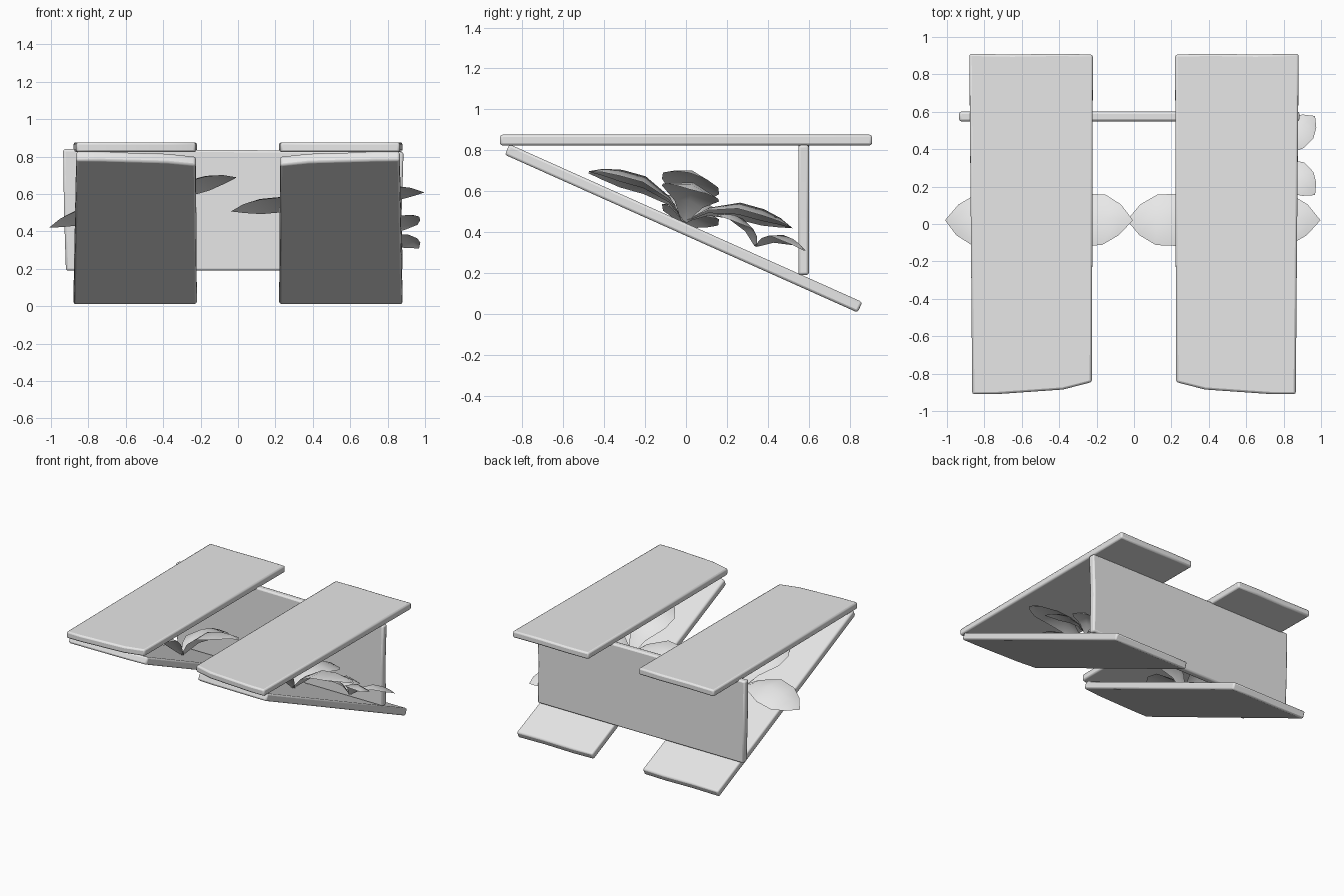
import bpy, bmesh
from math import radians, pi
from mathutils import Matrix, Vector

cube = bpy.data.objects.get("Cube")
if cube:
    bpy.data.objects.remove(cube, do_unlink=True)

grey = bpy.data.materials.new("pale grey")
grey.use_nodes = True
grey.diffuse_color = (0.8, 0.8, 0.8, 1)
grey.node_tree.nodes["Principled BSDF"].inputs["Base Color"].default_value = (0.8, 0.8, 0.8, 1)


def finish(name, bm, matrix, bevel=0.0):
    """Turn a bmesh into a placed, shaded object."""
    mesh = bpy.data.meshes.new(name)
    bm.to_mesh(mesh)
    bm.free()
    mesh.materials.append(grey)
    obj = bpy.data.objects.new(name, mesh)
    bpy.context.collection.objects.link(obj)
    obj.matrix_world = matrix
    if bevel:
        mod = obj.modifiers.new("worn edges", "BEVEL")
        mod.width = bevel
        mod.segments = 2
        mod.limit_method = "ANGLE"
        mod.angle_limit = radians(40)
    bpy.ops.object.select_all(action="DESELECT")
    obj.select_set(True)
    bpy.context.view_layer.objects.active = obj
    bpy.ops.object.shade_smooth_by_angle(angle=radians(35))
    return obj


def slab(name, outline, thick, matrix, side=1):
    """Extrude a flat outline into a board centred on its own plane."""
    bm = bmesh.new()
    face = bm.faces.new([bm.verts.new((x * side, y, -thick / 2)) for x, y in outline])
    new = bmesh.ops.extrude_face_region(bm, geom=[face])["geom"]
    bmesh.ops.translate(bm, vec=(0, 0, thick),
                        verts=[v for v in new if isinstance(v, bmesh.types.BMVert)])
    bmesh.ops.recalc_face_normals(bm, faces=bm.faces)
    return finish(name, bm, matrix, 0.012)


def plank_outline(half):
    """Plank with a front end that is worn away on the inner corner."""
    return [(0.225, 0.065 - half), (0.38, 0.025 - half), (0.74, -half), (0.865, -half),
            (0.88, half), (0.65, half - 0.004), (0.4, half), (0.22, half - 0.004)]


# Level top planks and sloping lower planks
for label, side in (("left", 1), ("right", -1)):
    slab("top_plank_" + label, plank_outline(0.91), 0.052,
         Matrix.Translation((0, 0, 0.85)), side)
    slab("sloping_plank_" + label, plank_outline(0.945), 0.056,
         Matrix.Translation((0, -0.012, 0.418)) @ Matrix.Rotation(radians(-24.1), 4, "X"), side)

# Upright cross board with slightly uneven ends
board = [(-0.92, 0.19), (0.88, 0.19), (0.875, 0.5), (0.885, 0.825),
         (0, 0.835), (-0.935, 0.84), (-0.93, 0.5)]
slab("cross_board", board, 0.052,
     Matrix.Translation((0, 0.575, 0)) @ Matrix.Rotation(pi / 2, 4, "X"))

# Leaf stations: reach, height, half width, droop of the edges
LEAF = [(0, 0, 0.015, 0), (0.1, 0.1, 0.07, 0.02), (0.24, 0.165, 0.145, 0.045),
        (0.36, 0.165, 0.14, 0.045), (0.45, 0.145, 0.085, 0.025)]
TIP = (0.52, 0.112)


def plant(name, base, tilt, roll, yaw=0, size=1):
    """Four arching folded leaves growing from one point."""
    bm = bmesh.new()
    for k in range(4):
        turn = Matrix.Rotation(k * pi / 2 + yaw, 3, "Z")

        def vert(*co):
            return bm.verts.new(turn @ Vector(co) * size)

        rows = [(vert(r, -w, h - d), vert(r, 0, h), vert(r, w, h - d)) for r, h, w, d in LEAF]
        tip = vert(TIP[0], 0, TIP[1])
        for a, b in zip(rows, rows[1:]):
            for i in (0, 1):
                bm.faces.new((a[i], b[i], b[i + 1], a[i + 1]))
        for i in (0, 1):
            bm.faces.new((rows[-1][i], tip, rows[-1][i + 1]))
    matrix = (Matrix.Translation(base) @ Matrix.Rotation(radians(roll), 4, "Y")
              @ Matrix.Rotation(radians(tilt), 4, "X"))
    return finish(name, bm, matrix)


# Plants rooted on the sloping planks
plant("right_plant", (-0.48, -0.01, 0.45), -15.6, -15)
plant("left_plant", (0.49, -0.01, 0.45), -15.6, -5.6)
plant("small_left_plant", (0.74, 0.34, 0.33), -22, 0, pi / 4, 0.62)
